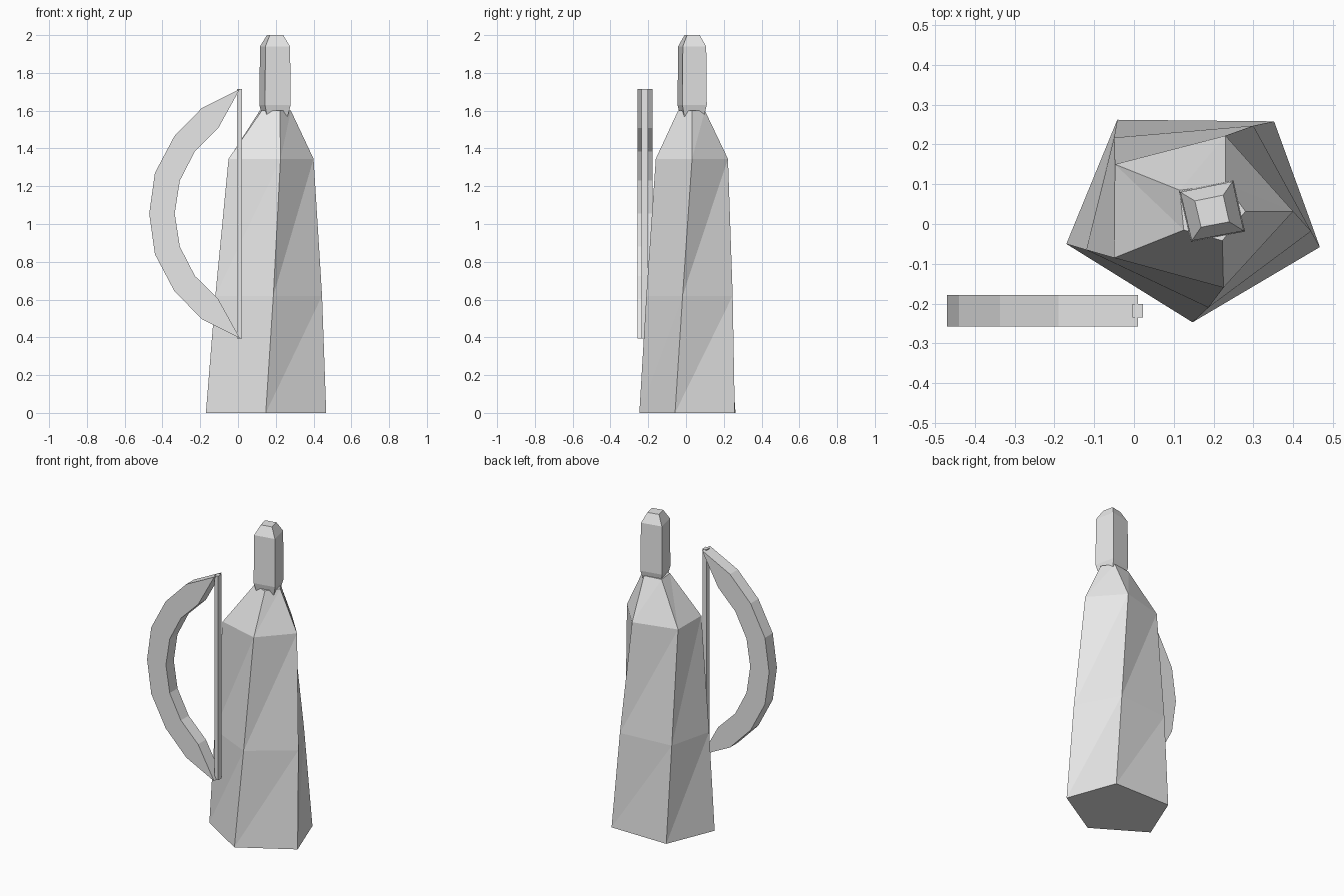
import bpy
import bmesh

cube = bpy.data.objects.get("Cube")
if cube:
    bpy.data.objects.remove(cube, do_unlink=True)

grey = bpy.data.materials.new("light_grey")
grey.use_nodes = True
grey.diffuse_color = (0.8, 0.8, 0.8, 1)
grey.node_tree.nodes["Principled BSDF"].inputs["Base Color"].default_value = (0.8, 0.8, 0.8, 1)


def finish(name, bm):
    bmesh.ops.recalc_face_normals(bm, faces=bm.faces[:])
    mesh = bpy.data.meshes.new(name)
    bm.to_mesh(mesh)
    bm.free()
    mesh.materials.append(grey)
    obj = bpy.data.objects.new(name, mesh)
    bpy.context.collection.objects.link(obj)
    return obj


def loft(name, rings):
    """Skin (height, corners) rings with triangulated sides and flat caps."""
    bm = bmesh.new()
    loops = [[bm.verts.new((x, y, z)) for x, y in ring] for z, ring in rings]
    for low, high in zip(loops, loops[1:]):
        n = len(low)
        for i in range(n):
            j = (i + 1) % n
            bm.faces.new((low[i], low[j], high[j]))
            bm.faces.new((low[i], high[j], high[i]))
    bm.faces.new(loops[0][::-1])
    bm.faces.new(loops[-1])
    return finish(name, bm)


def scaled(ring, factor):
    cx = sum(p[0] for p in ring) / len(ring)
    cy = sum(p[1] for p in ring) / len(ring)
    return [(cx + (x - cx) * factor, cy + (y - cy) * factor) for x, y in ring]


# Twisted five-sided robe, tapering into the shoulders
loft("robe_body", [
    (0, [(-0.17, -0.05), (0.147, -0.247), (0.467, -0.058), (0.352, 0.258), (-0.042, 0.262)]),
    (0.62, [(-0.12, -0.065), (0.187, -0.21), (0.445, -0.018), (0.3, 0.247), (-0.05, 0.217)]),
    (1.345, [(-0.05, -0.085), (0.225, -0.16), (0.4, 0.032), (0.23, 0.222), (-0.048, 0.15)]),
    (1.6, [(0.125, -0.015), (0.222, -0.042), (0.28, 0.032), (0.23, 0.1), (0.115, 0.085)]),
])

# Four-sided head with bevelled crown and chin
head = [(0.143, -0.045), (0.279, -0.019), (0.25, 0.11), (0.113, 0.082)]
loft("head", [
    (1.57, scaled(head, 0.8)),
    (1.63, head),
    (1.94, scaled(head, 0.96)),
    (2.0, scaled(head, 0.52)),
])

# Bow limb: half profile mirrored about the grip, then given thickness
MID = 1.055
outer = [(-0.19, 0.56), (-0.337, 0.41), (-0.44, 0.215), (-0.47, 0)]
inner = [(-0.105, 0.452), (-0.228, 0.33), (-0.308, 0.175), (-0.335, 0)]
TIP = 0.66


def mirrored(half):
    full = [(0.01, TIP)] + half + [(x, -z) for x, z in half[-2::-1]]
    return full + [(0.01, -TIP)]


bm = bmesh.new()
a, b = mirrored(outer), mirrored(inner)
rows = []
for y in (-0.258, -0.178):
    row_out = [bm.verts.new((x, y, MID + z)) for x, z in a]
    row_in = [bm.verts.new((x, y, MID + z)) for x, z in b[1:-1]]
    rows.append((row_out, [row_out[0]] + row_in + [row_out[-1]]))
(front_out, front_in), (back_out, back_in) = rows
for i in range(len(a) - 1):
    for o, n in rows:
        corners = list(dict.fromkeys((o[i], o[i + 1], n[i + 1], n[i])))
        bm.faces.new(corners)
    bm.faces.new((front_out[i], back_out[i], back_out[i + 1], front_out[i + 1]))
    bm.faces.new((front_in[i], front_in[i + 1], back_in[i + 1], back_in[i]))
finish("bow_limb", bm)

# Straight bow string
bm = bmesh.new()
bmesh.ops.create_cube(bm, size=1)
bmesh.ops.scale(bm, vec=(0.026, 0.033, 2 * TIP), verts=bm.verts[:])
string = finish("bow_string", bm)
string.location = (0.009, -0.218, MID)
